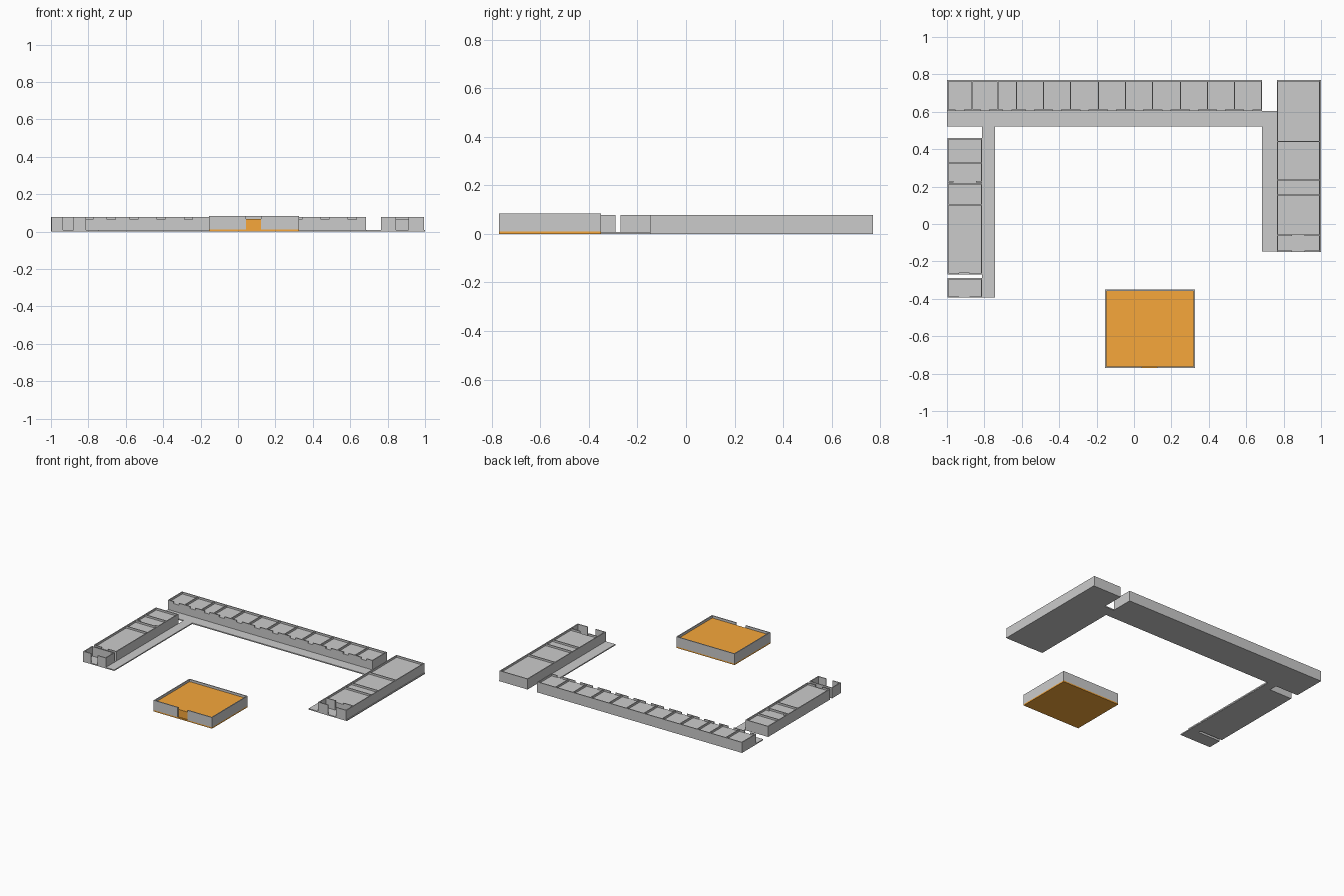
import bpy, bmesh

if "Cube" in bpy.data.objects:
    bpy.data.objects.remove(bpy.data.objects["Cube"])

T = 0.007       # wall thickness
TOP = 0.078     # parapet top
ROOF = 0.064    # sunken roof level inside the parapets
BASE = 0.008

orange = bpy.data.materials.new("orange")
orange.diffuse_color = (0.93, 0.39, 0.044, 1)
orange.use_nodes = True
orange.node_tree.nodes["Principled BSDF"].inputs["Base Color"].default_value = orange.diffuse_color


def boxes(name, items, mat=None):
    """One object from boxes given as (x0, x1, y0, y1, z0, z1)."""
    bm = bmesh.new()
    for x0, x1, y0, y1, z0, z1 in items:
        r = bmesh.ops.create_cube(bm, size=1)
        for v in r["verts"]:
            v.co = ((x0 + x1) / 2 + v.co.x * (x1 - x0),
                    (y0 + y1) / 2 + v.co.y * (y1 - y0),
                    (z0 + z1) / 2 + v.co.z * (z1 - z0))
    me = bpy.data.meshes.new(name)
    bm.to_mesh(me)
    bm.free()
    ob = bpy.data.objects.new(name, me)
    bpy.context.collection.objects.link(ob)
    if mat:
        me.materials.append(mat)
    return ob


def wall_x(x0, x1, y, gaps=(), z0=BASE, z1=TOP):
    """Wall along x, starting at depth y, broken by gaps."""
    out, start = [], x0
    for g0, g1 in gaps:
        out.append((start, g0, y, y + T, z0, z1))
        start = g1
    out.append((start, x1, y, y + T, z0, z1))
    return out


def wall_y(x, y0, y1, z0=BASE, z1=TOP):
    return [(x, x + T, y0, y1, z0, z1)]


def shell(x0, x1, y0, y1, gaps=(), z0=BASE, z1=TOP):
    """Four outer walls, gaps in the front one."""
    return (wall_x(x0, x1, y0, gaps, z0, z1) + wall_x(x0, x1, y1 - T, (), z0, z1)
            + wall_y(x0, y0 + T, y1 - T, z0, z1)
            + wall_y(x1 - T, y0 + T, y1 - T, z0, z1))


def core(x0, x1, y0, y1, z0=BASE, z1=ROOF):
    """Base slab plus the solid body up to the sunken roof."""
    return [(x0, x1, y0, y1, 0, z0), (x0 + T, x1 - T, y0 + T, y1 - T, z0, z1)]


# Walkway around the yard
boxes("walkway", [(-1, 0.764, 0.522, 0.604, 0, BASE),
                  (0.684, 0.764, -0.147, 0.522, 0, BASE),
                  (-0.812, -0.742, -0.394, 0.522, 0, BASE)])

# Back row of twelve rooms, a parapet notch above each door
edges = [-1, -0.864, -0.728, -0.628, -0.484, -0.34, -0.19,
         -0.045, 0.099, 0.249, 0.393, 0.537, 0.685]
notches = [((a + b) / 2 - 0.022, (a + b) / 2 + 0.022) for a, b in zip(edges, edges[1:])]
row = shell(-1, 0.685, 0.604, 0.77, notches)
for x in edges[1:-1]:
    row += wall_y(x - T / 2, 0.604 + T, 0.77 - T)
boxes("back_row_walls", row)
boxes("back_row_rooms", core(-1, 0.685, 0.604, 0.77))
boxes("back_row_doors", [(a, b, 0.604, 0.604 + T, BASE, ROOF) for a, b in notches])

# Right building with an open porch in front
gap = [(0.845, 0.912)]
right = shell(0.764, 0.995, -0.064, 0.77, gap)
for y in (0.152, 0.232, 0.438):
    right += wall_x(0.764 + T, 0.995 - T, y)
boxes("right_building_walls", right)
boxes("right_building_rooms", core(0.764, 1.0, -0.064, 0.77))
boxes("right_porch_walls", wall_x(0.764, 0.995, -0.149, gap)
      + wall_y(0.764, -0.149 + T, -0.064) + wall_y(0.995 - T, -0.149 + T, -0.064))
boxes("right_porch_floor", [(0.764, 1.0, -0.149, -0.064, 0, BASE)])

# Left building
gap = [(-0.935, -0.88)]
left = shell(-0.998, -0.812, -0.27, 0.46, gap)
for y in (0.1, 0.212, 0.323):
    left += wall_x(-0.998 + T, -0.812 - T, y)
left += wall_x(-0.998 + T, -0.812 - T, 0.223, [(-0.965, -0.845)])
boxes("left_building_walls", left)
boxes("left_building_rooms", core(-0.998, -0.812, -0.27, 0.46))

# Small roofless gatehouse before the left building
boxes("gatehouse_walls", shell(-0.998, -0.812, -0.394, -0.29, gap))
boxes("gatehouse_floor", [(-0.998, -0.812, -0.394, -0.29, 0, BASE)])

# Front hall with orange body showing through the doorway
boxes("hall_walls", shell(-0.155, 0.325, -0.77, -0.35, [(0.043, 0.122)], 0.01, 0.083))
boxes("hall_body", core(-0.155, 0.325, -0.77, -0.35, 0.01, 0.066), orange)
